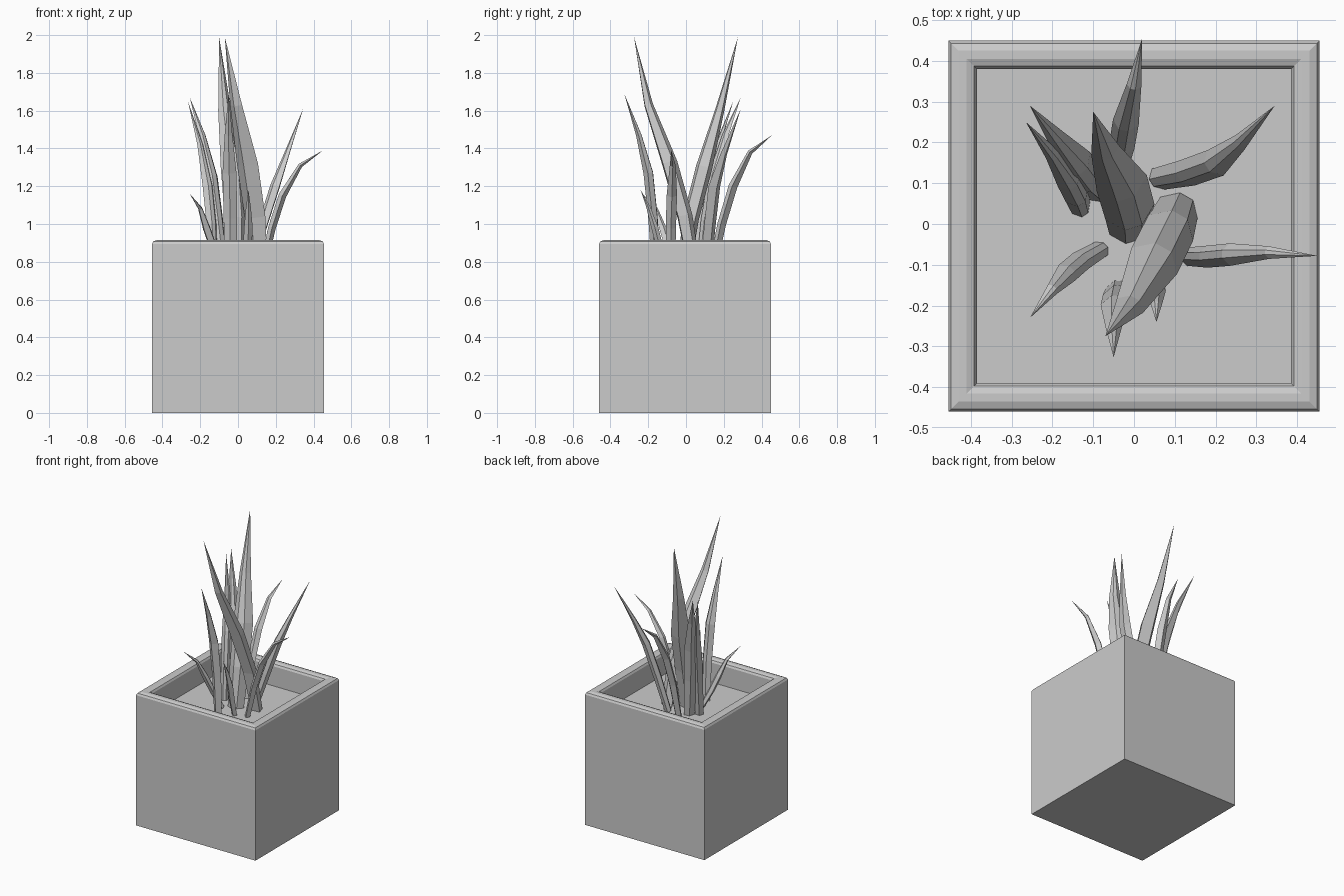
import bpy, bmesh
from mathutils import Vector

cube = bpy.data.objects.get("Cube")
if cube:
    bpy.data.objects.remove(cube, do_unlink=True)

grey = bpy.data.materials.new("matte grey")
grey.use_nodes = True
grey.diffuse_color = (0.6, 0.6, 0.6, 1)
grey.node_tree.nodes["Principled BSDF"].inputs["Base Color"].default_value = (0.6, 0.6, 0.6, 1)


def finish(name, bm):
    bmesh.ops.recalc_face_normals(bm, faces=bm.faces)
    mesh = bpy.data.meshes.new(name)
    bm.to_mesh(mesh)
    bm.free()
    mesh.materials.append(grey)
    obj = bpy.data.objects.new(name, mesh)
    bpy.context.collection.objects.link(obj)
    return obj


def loft(bm, rings):
    """Skin a list of equal-length vertex rings and cap both ends."""
    for lower, upper in zip(rings, rings[1:]):
        n = len(lower)
        for i in range(n):
            j = (i + 1) % n
            bm.faces.new((lower[i], lower[j], upper[j], upper[i]))
    bm.faces.new(rings[0])
    bm.faces.new(rings[-1])


# Square planter: outer wall, chamfered rim, inner wall, soil
SOIL = 0.76
profile = [(0.455, 0), (0.455, 0.895), (0.448, 0.908), (0.43, 0.915),
           (0.41, 0.915), (0.392, 0.908), (0.385, 0.895), (0.385, SOIL)]
bm = bmesh.new()
corners = ((-1, -1), (1, -1), (1, 1), (-1, 1))
loft(bm, [[bm.verts.new((sx * r, sy * r - 0.005, z)) for sx, sy in corners]
          for r, z in profile])
finish("planter", bm)


# Pointed leaf: a faceted lens section following a path
def leaf(name, path, width, thick):
    pts = [Vector(p) for p in path]
    lean = pts[-1] - pts[0]
    side = Vector((lean.y, -lean.x, 0)).normalized()
    bm = bmesh.new()
    rings = []
    for k, p in enumerate(pts[:-1]):
        along = (pts[k + 1] - pts[max(k - 1, 0)]).normalized()
        out = side.cross(along).normalized()
        t = k / (len(pts) - 1)
        s = 0.75 + 0.6 * t if t < 0.45 else 1.6 * (1 - t) + 0.12
        w, d = side * width * s / 2, out * thick * s / 2
        rings.append([bm.verts.new(p + v) for v in
                      (w, w * 0.3 + d, -w * 0.4 + d, -w, -d)])
    loft(bm, rings)
    # Close the last ring into a sharp tip
    bmesh.ops.delete(bm, geom=[f for f in bm.faces if set(f.verts) == set(rings[-1])],
                     context='FACES_ONLY')
    tip = bm.verts.new(pts[-1])
    for a, b in zip(rings[-1], rings[-1][1:] + rings[-1][:1]):
        bm.faces.new((a, b, tip))
    finish(name, bm)


leaf("tall_leaf_back", [(-.01, -.01, SOIL), (-.01, .03, 1.03), (-.03, .1, 1.3),
                        (-.07, .18, 1.6), (-.1, .275, 1.99)], .14, .09)
leaf("tall_leaf_front", [(.11, .04, SOIL), (.09, -.01, 1.04), (.05, -.09, 1.32),
                         (-.01, -.2, 1.63), (-.07, -.275, 1.99)], .14, .09)
leaf("arching_leaf_back", [(-.04, .14, SOIL), (-.03, .19, 1.0), (-.02, .25, 1.2),
                           (0, .34, 1.38), (.02, .455, 1.47)], .07, .05)
leaf("leaf_back_left", [(.06, .11, SOIL), (.13, .125, .98), (.2, .15, 1.2),
                        (.26, .2, 1.37), (.345, .29, 1.61)], .08, .055)
leaf("leaf_back_right", [(-.08, .08, SOIL), (-.11, .11, 1.02), (-.14, .15, 1.25),
                         (-.19, .21, 1.47), (-.255, .29, 1.67)], .09, .06)
leaf("leaf_right", [(-.13, .04, SOIL), (-.14, .07, 1.0), (-.16, .11, 1.2),
                    (-.2, .17, 1.42), (-.265, .25, 1.65)], .07, .055)
leaf("arching_leaf_left", [(.13, -.08, SOIL), (.18, -.08, .98), (.235, -.075, 1.15),
                           (.33, -.07, 1.31), (.45, -.078, 1.39)], .06, .045)
leaf("leaf_front", [(-.04, -.16, SOIL), (-.04, -.175, 1.03), (-.045, -.2, 1.27),
                    (-.05, -.25, 1.47), (-.05, -.327, 1.69)], .08, .055)
leaf("small_leaf_right", [(-.08, -.06, SOIL), (-.13, -.09, .87), (-.165, -.12, .97),
                          (-.2, -.16, 1.08), (-.255, -.23, 1.16)], .06, .04)
leaf("small_leaf_front", [(.05, -.11, SOIL), (.05, -.14, .88), (.055, -.165, .98),
                          (.055, -.2, 1.09), (.055, -.24, 1.18)], .05, .04)
